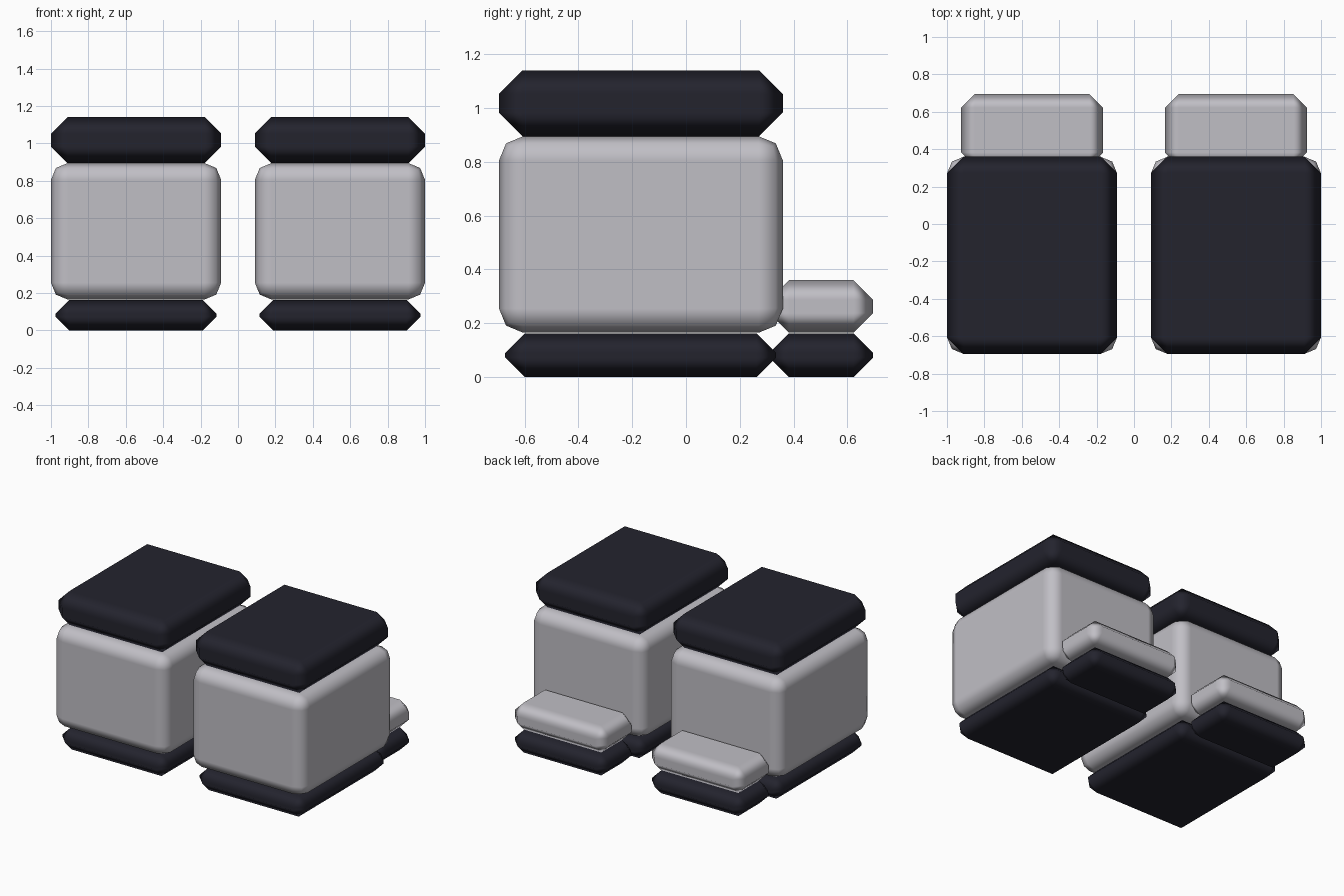
import bpy

if "Cube" in bpy.data.objects:
    bpy.data.objects.remove(bpy.data.objects["Cube"])


def make_material(name, rgb):
    mat = bpy.data.materials.new(name)
    mat.diffuse_color = (*rgb, 1.0)
    mat.use_nodes = True
    mat.node_tree.nodes["Principled BSDF"].inputs["Base Color"].default_value = mat.diffuse_color
    return mat


light_grey = make_material("light grey", (0.53, 0.52, 0.56))
dark_navy = make_material("dark navy", (0.017, 0.017, 0.027))


def bevelled_box(name, lo, hi, bevel, segments, mat):
    """Box between two corners with bevelled edges and soft shading."""
    centre = [(a + b) / 2 for a, b in zip(lo, hi)]
    bpy.ops.mesh.primitive_cube_add(size=1, location=centre)
    ob = bpy.context.object
    ob.name = name
    ob.scale = [b - a for a, b in zip(lo, hi)]
    bpy.ops.object.transform_apply(location=False, rotation=False, scale=True)
    ob.data.materials.append(mat)
    bpy.ops.object.shade_smooth()
    mod = ob.modifiers.new("bevel", "BEVEL")
    mod.width = bevel
    mod.segments = segments
    mod.limit_method = "NONE"
    # Keep the large faces flat while the bevels shade smoothly
    mod.harden_normals = True


# Parts of the right boot: name, low corner, high corner, bevel, segments, colour
PARTS = [
    ("cuff", (0.09, -0.695, 0.895), (1.0, 0.36, 1.14), 0.088, 1, dark_navy),
    ("shaft", (0.09, -0.695, 0.165), (1.0, 0.36, 0.895), 0.09, 2, light_grey),
    ("sole", (0.115, -0.672, 0.0), (0.975, 0.335, 0.163), 0.073, 1, dark_navy),
    ("toe", (0.165, 0.31, 0.165), (0.925, 0.695, 0.36), 0.073, 1, light_grey),
    ("toe_sole", (0.165, 0.31, 0.0), (0.925, 0.695, 0.163), 0.073, 1, dark_navy),
]

# Both boots, mirrored across x = 0
for side, sign in (("right", 1), ("left", -1)):
    for name, lo, hi, bevel, segments, mat in PARTS:
        x0, x1 = sorted((sign * lo[0], sign * hi[0]))
        bevelled_box(f"{side}_{name}", (x0, *lo[1:]), (x1, *hi[1:]),
                     bevel, segments, mat)
